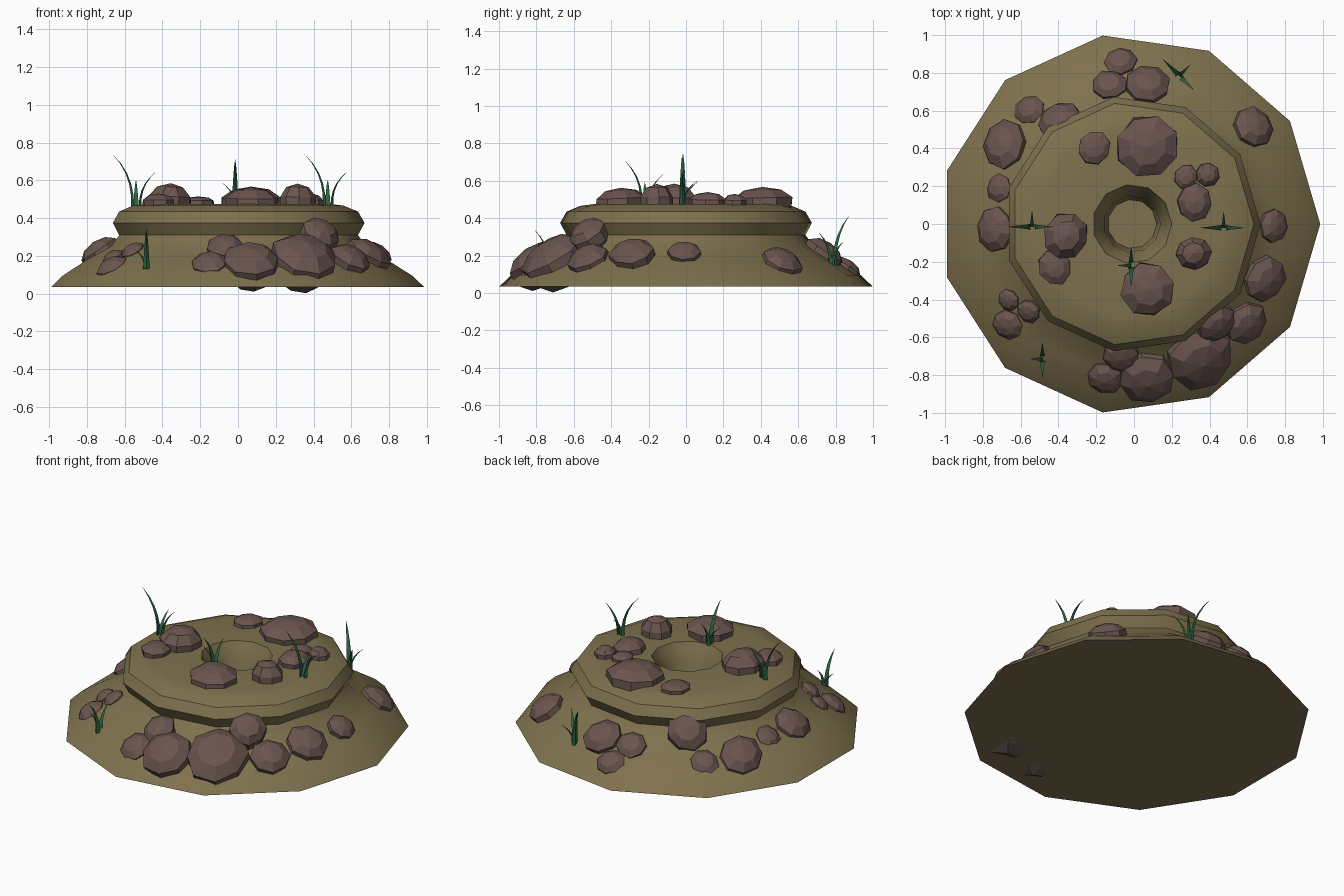
import bpy, bmesh, math, random
from mathutils import Matrix, Vector

if "Cube" in bpy.data.objects:
    bpy.data.objects.remove(bpy.data.objects["Cube"])

random.seed(4)
TOP = 0.472


def material(name, rgb):
    m = bpy.data.materials.new(name)
    m.diffuse_color = (*rgb, 1)
    m.use_nodes = True
    m.node_tree.nodes["Principled BSDF"].inputs["Base Color"].default_value = m.diffuse_color
    return m


earth = material("earth", (0.21, 0.165, 0.075))
stone = material("stone", (0.145, 0.09, 0.078))
green = material("grass_green", (0.025, 0.13, 0.05))


def make_object(name, bm, mat, smooth=None):
    bmesh.ops.recalc_face_normals(bm, faces=bm.faces)
    mesh = bpy.data.meshes.new(name)
    bm.to_mesh(mesh)
    bm.free()
    mesh.materials.append(mat)
    ob = bpy.data.objects.new(name, mesh)
    bpy.context.collection.objects.link(ob)
    if smooth:
        bpy.ops.object.select_all(action='DESELECT')
        bpy.context.view_layer.objects.active = ob
        ob.select_set(True)
        bpy.ops.object.shade_smooth_by_angle(angle=math.radians(smooth))
    return ob


def ring(bm, r, z, n, cx):
    return [bm.verts.new((cx + r * math.cos(2 * math.pi * i / n),
                          r * math.sin(2 * math.pi * i / n), z)) for i in range(n)]


def bridge(bm, a, b):
    n = len(a)
    for i in range(n):
        j = (i + 1) % n
        bm.faces.new((a[i], a[j], b[j], b[i]))


# Earth mound: eleven-sided turned profile with a central hole
profile = [(1.008, 0.035), (0.945, 0.095), (0.81, 0.18), (0.69, 0.25),
           (0.645, 0.31), (0.68, 0.375), (0.645, 0.435), (0.57, 0.466),
           (0.50, 0.475), (0.21, 0.472), (0.195, 0.44), (0.15, 0.36), (0.13, 0.036)]
bm = bmesh.new()
rings = [ring(bm, r, z, 11, -0.022 if r > 0.7 else -0.01) for r, z in profile]
for a, b in zip(rings, rings[1:]):
    bridge(bm, a, b)
bm.faces.new(rings[0][::-1])
bm.faces.new(rings[-1])
make_object("earth_mound", bm, earth, 30)


# Rocks: faceted squashed domes, deeper below than above
def rock(name, x, y, z, r, h, tilt, depth=1.6):
    bm = bmesh.new()
    bmesh.ops.create_uvsphere(bm, u_segments=8, v_segments=5, radius=1)
    az = math.atan2(y, x)
    rot = (Matrix.Rotation(az, 4, 'Z') @ Matrix.Rotation(math.radians(tilt), 4, 'Y')
           @ Matrix.Rotation(random.uniform(0, 6), 4, 'Z'))
    stretch = random.uniform(0.94, 1.06)
    for v in bm.verts:
        k = random.uniform(0.95, 1.05)
        p = Vector((v.co.x * r * stretch * k / 0.95, v.co.y * r * k / stretch / 0.95,
                    v.co.z * h * (depth if v.co.z < 0 else 1)))
        v.co = rot @ p + Vector((x, y, z))
        v.co.z = max(v.co.z, 0.0)
    make_object(name, bm, stone)


# x, y, radius, top height
plateau = [(0.07, 0.41, 0.165, 0.567), (-0.21, 0.405, 0.088, 0.515),
           (-0.36, -0.065, 0.123, 0.585), (-0.42, -0.23, 0.09, 0.53),
           (0.07, -0.345, 0.14, 0.563), (0.315, -0.155, 0.092, 0.583),
           (0.275, 0.25, 0.063, 0.515), (0.39, 0.26, 0.063, 0.53), (0.32, 0.115, 0.095, 0.54)]
for i, (x, y, r, top) in enumerate(plateau):
    rock(f"plateau_rock_{i + 1}", x, y, TOP + 0.01, r, top - TOP - 0.01, random.uniform(-3, 3), 1.0)

# x, y, radius
skirt = [(-0.07, 0.855, 0.085), (-0.13, 0.73, 0.09), (0.07, 0.735, 0.115),
         (-0.55, 0.60, 0.085), (-0.68, 0.42, 0.13), (-0.71, 0.19, 0.075),
         (-0.73, -0.03, 0.115), (-0.66, -0.40, 0.06), (-0.555, -0.46, 0.065),
         (-0.665, -0.53, 0.085), (-0.15, -0.81, 0.095), (-0.07, -0.69, 0.10),
         (0.07, -0.81, 0.15), (0.345, -0.70, 0.18), (0.59, -0.52, 0.115),
         (0.69, -0.29, 0.12), (0.735, -0.01, 0.085), (0.63, 0.51, 0.11)]
for i, (x, y, r) in enumerate(skirt):
    z = 0.035 + (1.0 - math.hypot(x, y)) * 0.67
    rock(f"skirt_rock_{i + 1}", x, y, z, r, 0.6 * r, 34)

# Rocks leaning on the waist of the mound
rock("waist_rock_front", 0.43, -0.52, 0.31, 0.11, 0.075, 42)
rock("waist_rock_back", -0.39, 0.54, 0.30, 0.12, 0.075, 48)


# Grass: tufts of three tapered, curved blades
def blade(bm, base, ang, reach, height, width):
    d = Vector((math.cos(ang), math.sin(ang), 0))
    s = Vector((-d.y, d.x, 0))
    prev = None
    for k in range(6):
        t = k / 5
        c = base + d * (reach * t ** 2.2) + Vector((0, 0, height * (1.15 * t - 0.15 * t * t)))
        w = width * (1 - t) ** 0.7 + 0.0006
        cur = [bm.verts.new(c + o) for o in (s * w, d * w * 0.9, -s * w)]
        if prev:
            bridge(bm, prev, cur)
        else:
            bm.faces.new(cur[::-1])
        prev = cur
    bm.faces.new(prev)


# x, y, base height, direction of the tall blade, scale
tufts = [(-0.54, -0.015, 0.46, 180, 1.0), (0.475, -0.02, 0.465, 180, 0.98),
         (-0.015, -0.22, 0.47, -90, 0.86), (0.24, 0.785, 0.14, 135, 0.97),
         (-0.485, -0.715, 0.13, -90, 0.75)]
for i, (x, y, z, a, s) in enumerate(tufts):
    bm = bmesh.new()
    a = math.radians(a)
    d = Vector((math.cos(a), math.sin(a), 0))
    p = Vector((x, y, z))
    blade(bm, p + d * 0.01, a, 0.115 * s, 0.28 * s, 0.017)
    blade(bm, p - d * 0.015, a + math.pi, 0.095 * s, 0.19 * s, 0.015)
    blade(bm, p, a - math.pi / 2, 0.085 * s, 0.14 * s, 0.014)
    make_object(f"grass_tuft_{i + 1}", bm, green, 30)
